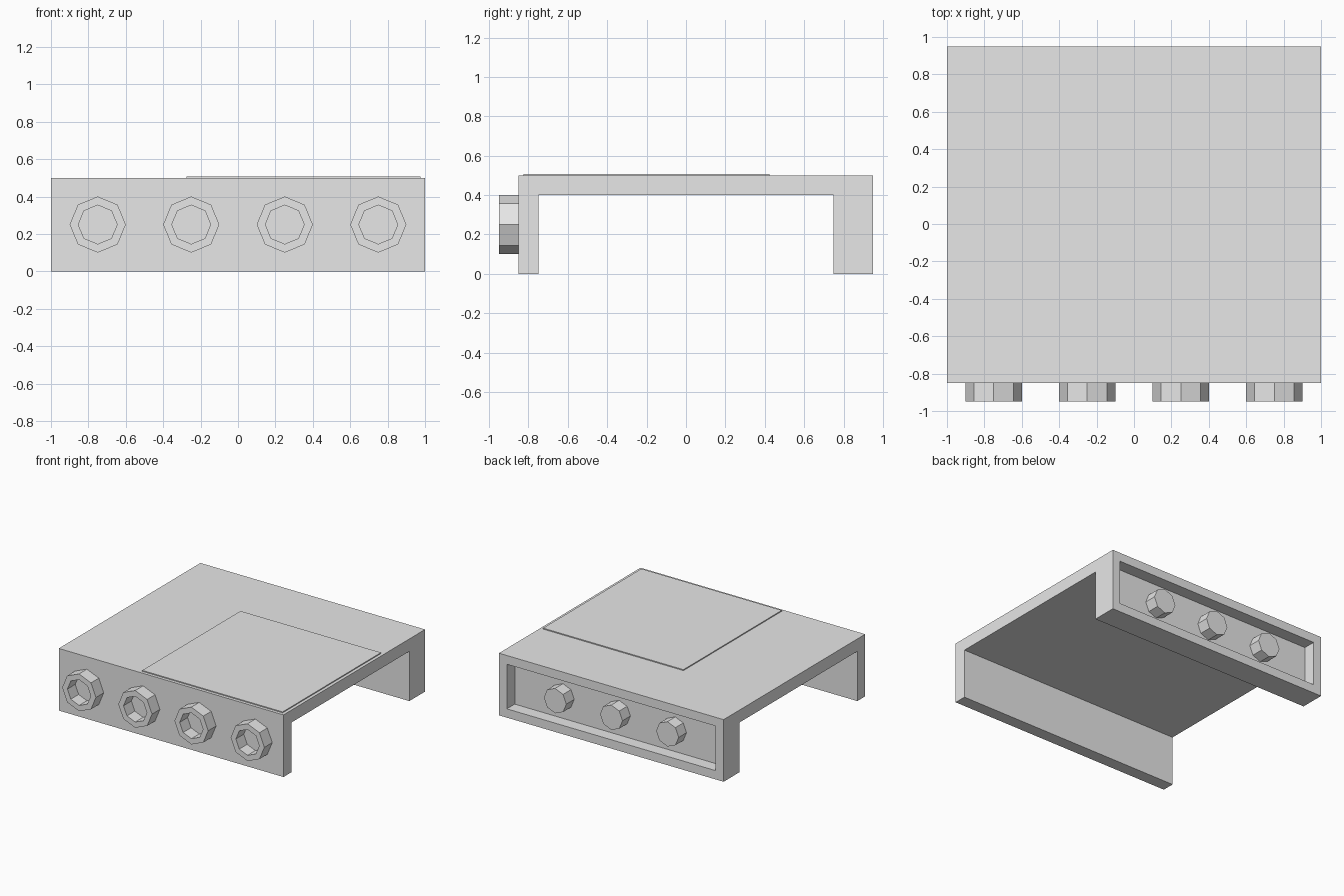
import bpy
import bmesh
from math import pi, cos
from mathutils import Matrix, Vector

cube = bpy.data.objects.get("Cube")
if cube:
    bpy.data.objects.remove(cube, do_unlink=True)

GREY = (0.8, 0.8, 0.8, 1)
grey = bpy.data.materials.new("light_grey")
grey.use_nodes = True
grey.diffuse_color = GREY
grey.node_tree.nodes["Principled BSDF"].inputs["Base Color"].default_value = GREY


def finish(bm, name):
    bmesh.ops.recalc_face_normals(bm, faces=bm.faces[:])
    mesh = bpy.data.meshes.new(name)
    bm.to_mesh(mesh)
    bm.free()
    mesh.materials.append(grey)
    obj = bpy.data.objects.new(name, mesh)
    bpy.context.collection.objects.link(obj)
    return obj


def extrude(bm, faces, offset):
    new = bmesh.ops.extrude_face_region(bm, geom=faces)["geom"]
    verts = [v for v in new if isinstance(v, bmesh.types.BMVert)]
    bmesh.ops.translate(bm, verts=verts, vec=Vector(offset))


def octagon(radius, x, y):
    """Eight-sided disc facing along y, with corners on the axes."""
    bm = bmesh.new()
    place = Matrix.Translation((x, y, 0.25)) @ Matrix.Rotation(pi / 2, 4, "X")
    bmesh.ops.create_circle(bm, cap_ends=True, segments=8, radius=radius, matrix=place)
    return bm


# Channel-shaped body: thin front wall, thick back wall, top slab
bm = bmesh.new()
profile = [(-0.85, 0), (-0.75, 0), (-0.75, 0.4), (0.75, 0.4),
           (0.75, 0), (0.95, 0), (0.95, 0.5), (-0.85, 0.5)]
side = bm.faces.new([bm.verts.new((-1, y, z)) for y, z in profile])
extrude(bm, [side], (2, 0, 0))
bmesh.ops.recalc_face_normals(bm, faces=bm.faces[:])

# Recess in the back wall
back = max(bm.faces, key=lambda f: f.calc_center_median().y)
bmesh.ops.inset_individual(bm, faces=[back], thickness=0.1)
pocket = bmesh.ops.extrude_discrete_faces(bm, faces=[back])["faces"]
bmesh.ops.translate(bm, verts=pocket[0].verts[:], vec=Vector((0, -0.1, 0)))
finish(bm, "body")

# Thin raised panel on the top
bm = bmesh.new()
corners = [(-0.275, -0.825), (0.975, -0.825), (0.975, 0.425), (-0.275, 0.425)]
panel = bm.faces.new([bm.verts.new((x, y, 0.5)) for x, y in corners])
extrude(bm, [panel], (0, 0, 0.008))
finish(bm, "top_panel")

# Octagonal sockets on the front wall
for i in range(4):
    bm = octagon(0.15, -0.75 + 0.5 * i, -0.85)
    centre = bm.faces[:]
    bmesh.ops.inset_individual(bm, faces=centre, thickness=0.05 * cos(pi / 8))
    bmesh.ops.delete(bm, geom=centre, context="FACES_ONLY")
    extrude(bm, bm.faces[:], (0, -0.1, 0))
    finish(bm, f"front_socket_{i + 1}")

# Octagonal pegs inside the back recess
for i in range(3):
    bm = octagon(0.1, -0.5 + 0.5 * i, 0.85)
    extrude(bm, bm.faces[:], (0, 0.1, 0))
    finish(bm, f"back_peg_{i + 1}")
